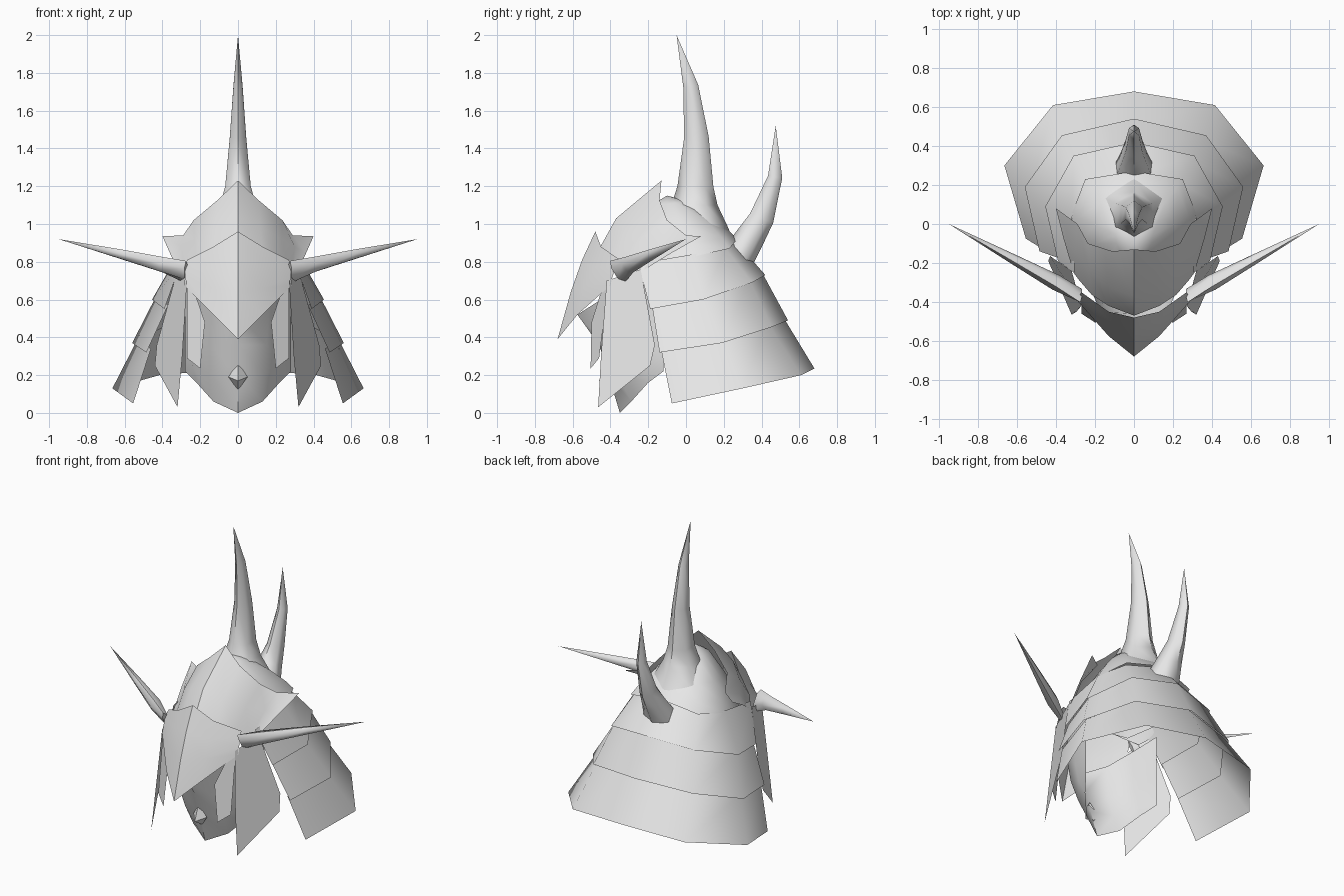
import bpy, bmesh, math
from mathutils import Vector

cube = bpy.data.objects.get("Cube")
if cube:
    bpy.data.objects.remove(cube, do_unlink=True)

steel = bpy.data.materials.new("plain_grey")
steel.use_nodes = True
steel.diffuse_color = (0.8, 0.8, 0.8, 1)
steel.node_tree.nodes["Principled BSDF"].inputs["Base Color"].default_value = (0.8, 0.8, 0.8, 1)

CORE = Vector((0, 0, 0.5))


def finish(name, bm, angle, outward=True):
    """Weld, orient and shade a mesh, then link it to the scene."""
    bmesh.ops.remove_doubles(bm, verts=bm.verts, dist=0.0005)
    bmesh.ops.recalc_face_normals(bm, faces=bm.faces)
    bm.normal_update()
    if outward:
        facing = sum(f.normal.dot(f.calc_center_median() - CORE) * f.calc_area() for f in bm.faces)
        if facing < 0:
            bmesh.ops.reverse_faces(bm, faces=bm.faces)
    mesh = bpy.data.meshes.new(name)
    bm.to_mesh(mesh)
    bm.free()
    mesh.materials.append(steel)
    mesh.shade_smooth()
    mesh.set_sharp_from_angle(angle=math.radians(angle))
    obj = bpy.data.objects.new(name, mesh)
    bpy.context.scene.collection.objects.link(obj)


def sheet(name, rows, angle=40):
    """Plate lofted through half rows and mirrored about the centre plane."""
    bm = bmesh.new()
    for side in (1, -1):
        grid = [[bm.verts.new((side * x, y, z)) for x, y, z in row] for row in rows]
        for a, b in zip(grid, grid[1:]):
            for i in range(len(a) - 1):
                quad = (a[i], a[i + 1], b[i + 1], b[i])
                bm.faces.new(quad[::side])
    finish(name, bm, angle)


def panel(name, polygons, side):
    """Flat plates on one side of the helmet."""
    bm = bmesh.new()
    for pts in polygons:
        bm.faces.new([bm.verts.new((side * x, y, z)) for x, y, z in pts])
    finish(name, bm, 30)


def horn(name, stations, tip, side=1, sides=6):
    """Tapering horn; each station is a centre, a half width and a half depth."""
    bm = bmesh.new()
    centres = [Vector((side * s[0], s[1], s[2])) for s in stations]
    end = Vector((side * tip[0], tip[1], tip[2]))
    path = centres + [end]
    rings = []
    for i, c in enumerate(centres):
        axis = (path[i + 1] - path[max(i - 1, 0)]).normalized()
        depth = axis.cross(Vector((1, 0, 0))).normalized()
        across = depth.cross(axis)
        ring = []
        for k in range(sides):
            a = math.tau * k / sides
            ring.append(bm.verts.new(c + across * math.sin(a) * stations[i][3]
                                     + depth * math.cos(a) * stations[i][4]))
        rings.append(ring)
    point = bm.verts.new(end)
    for k in range(sides):
        n = (k + 1) % sides
        for a, b in zip(rings, rings[1:]):
            bm.faces.new((a[k], a[n], b[n], b[k]))
        bm.faces.new((rings[-1][k], rings[-1][n], point))
    bm.faces.new(rings[0][::-1])
    finish(name, bm, 65, outward=False)


# Skull dome: one rim, raised and shrunk towards a crown set forward of the middle
rim = [(0, .27, .92), (.25, .23, .87), (.32, .05, .83), (.3, -.1, .79), (.2, -.3, .74), (0, -.37, .76)]
sheet("skull_dome", [[(x * s, (y + .1) * s - .1, z + (1.15 - z) * h) for x, y, z in rim]
                     for s, h in ((1, 0), (.88, .2), (.65, .5), (.3, .88), (0, 1))], 60)

# Neck guard: three overlapping lames, each tucked under the one above
edges = [
    [(0, .265, .9), (.25, .22, .85), (.335, .04, .82), (.32, -.265, .77)],
    [(0, .42, .73), (.31, .35, .69), (.455, .09, .6), (.39, -.19, .55)],
    [(0, .54, .49), (.37, .455, .455), (.56, .19, .37), (.485, -.14, .32)],
    [(0, .68, .235), (.415, .61, .2), (.665, .3, .13), (.555, -.075, .05)],
]
for label, top, bottom in zip(("upper", "middle", "lower"), edges, edges[1:]):
    tucked = [(x * .95, y * .95, z + .02) for x, y, z in top]
    sheet(label + "_neck_lame", [tucked, bottom], 75)

# Brow plate with swept back wings
sheet("brow_plate", [
    [(0, -.13, 1.23), (.11, -.14, 1.125), (.235, -.1, 1.02), (.29, 0, .94), (.4, .08, .935)],
    [(0, -.37, 1.03), (.12, -.33, .98), (.23, -.24, .92), (.3, -.14, .88), (.36, -.08, .845)],
    [(0, -.47, .85), (.13, -.42, .82), (.22, -.36, .77), (.28, -.29, .72), (.31, -.25, .74)],
])

# Beaked visor
sheet("visor", [
    [(0, -.48, .96), (.13, -.45, .88), (.27, -.35, .81)],
    [(0, -.55, .81), (.13, -.49, .77), (.28, -.37, .775)],
    [(0, -.61, .64), (.13, -.54, .66), (.28, -.39, .72)],
    [(0, -.68, .39), (.13, -.575, .52), (.285, -.4, .675)],
])

# Lower face mask, a narrow shell wrapping back along the jaw
sheet("face_mask", [
    [(0, -.575, .52), (.17, -.45, .6), (.24, -.3, .66), (.28, -.12, .7)],
    [(0, -.46, .36), (.15, -.42, .36), (.23, -.28, .38), (.28, -.12, .42)],
    [(0, -.41, .2), (.14, -.36, .2), (.24, -.24, .25), (.28, -.12, .3)],
    [(0, -.35, 0), (.13, -.29, .06), (.22, -.2, .16), (.28, -.12, .22)],
], 40)
for label, side in (("left", 1), ("right", -1)):
    top, peak, corner, base = (0, -.42, .27), (0, -.46, .17), (.05, -.4, .19), (0, -.38, .12)
    panel(label + "_chin_boss", [(top, peak, corner), (peak, base, corner)], side)

    # Hanging cheek plates
    panel(label + "_outer_cheek_plate",
          [[(.32, -.24, .76), (.43, -.165, .36), (.44, -.19, .25), (.32, -.465, .03),
            (.295, -.45, .3), (.27, -.42, .7)]], side)
    panel(label + "_inner_cheek_plate",
          [[(.27, -.41, .68), (.27, -.46, .29), (.2, -.505, .235), (.175, -.5, .48), (.23, -.45, .64)]], side)

    # Side horns, growing out of the visor edge
    horn(label + "_side_horn", [(.275, -.365, .745, .02, .07), (.4, -.3, .785, .04, .046),
                                (.62, -.18, .84, .025, .028)], (.95, 0, .92), side)

# Crest horns, flared where they leave the dome
horn("centre_horn", [(0, .05, .96, .19, .18), (0, .045, 1.1, .11, .122), (0, .05, 1.2, .078, .095),
                     (0, .055, 1.46, .05, .065), (0, .025, 1.73, .028, .04)], (0, -.05, 2))
horn("rear_horn", [(0, .235, .76, .13, .095), (0, .34, .93, .075, .078), (0, .4, 1.03, .05, .066),
                   (0, .472, 1.25, .03, .038)], (0, .475, 1.52))
